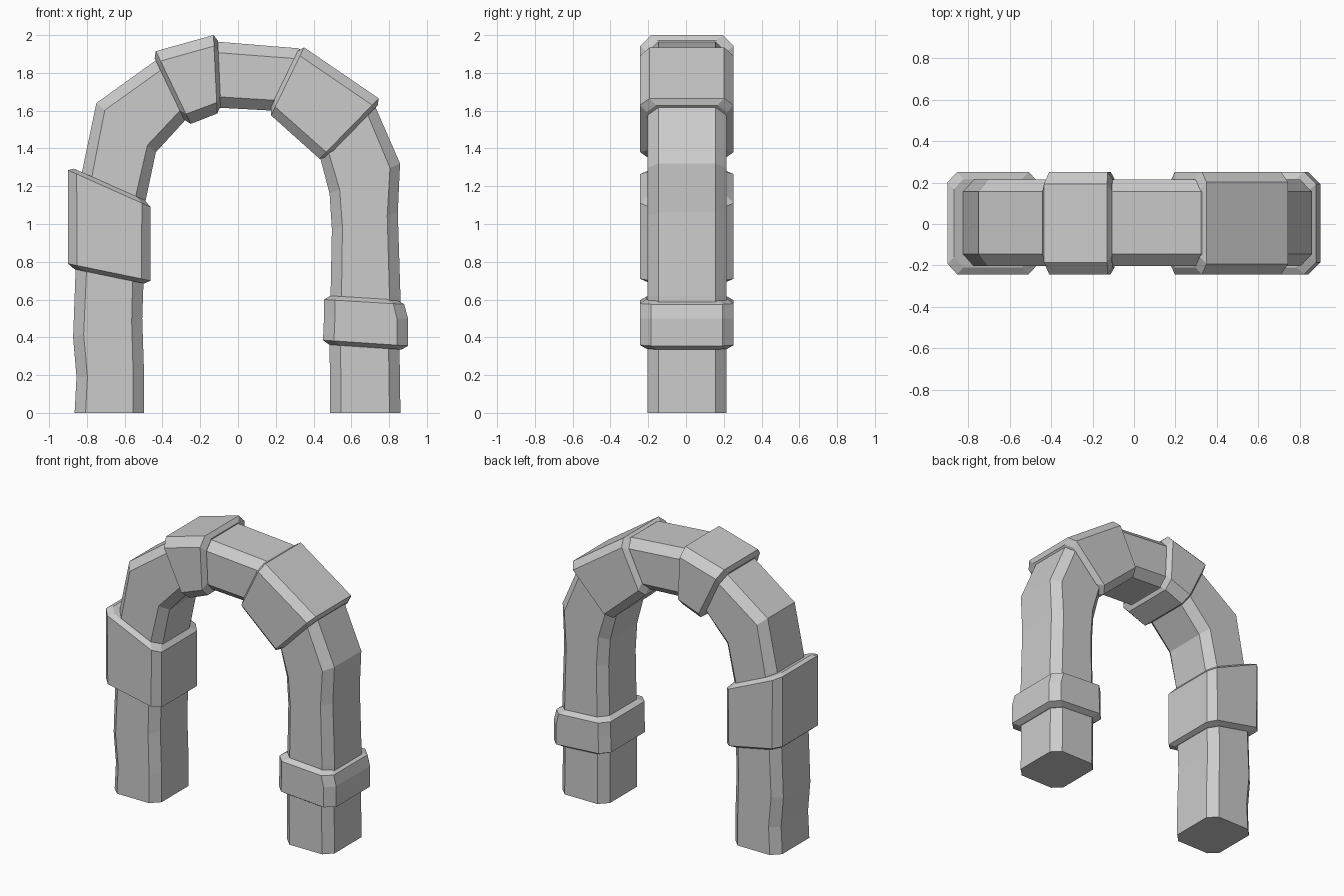
import bpy, bmesh
from mathutils import Vector

if "Cube" in bpy.data.objects:
    bpy.data.objects.remove(bpy.data.objects["Cube"])


def section(outer, inner, y0, y1, c, inset=0.0):
    """Eight-sided chamfered rectangle between an outer and an inner point."""
    o, i = Vector((outer[0], 0, outer[1])), Vector((inner[0], 0, inner[1]))
    d = (i - o).normalized()
    o, i = o + d * inset, i - d * inset
    y0, y1 = y0 + inset, y1 - inset
    w = (i - o).length
    uv = [(0, y0 + c), (c, y0), (w - c, y0), (w, y0 + c),
          (w, y1 - c), (w - c, y1), (c, y1), (0, y1 - c)]
    return [o + d * u + Vector((0, v, 0)) for u, v in uv]


def loft(name, rings):
    bm = bmesh.new()
    loops = [[bm.verts.new(p) for p in r] for r in rings]
    for a, b in zip(loops, loops[1:]):
        for k in range(8):
            n = (k + 1) % 8
            bm.faces.new((a[k], a[n], b[n], b[k]))
    bm.faces.new(loops[0])
    bm.faces.new(loops[-1][::-1])
    bmesh.ops.recalc_face_normals(bm, faces=bm.faces)
    mesh = bpy.data.meshes.new(name)
    bm.to_mesh(mesh)
    bm.free()
    ob = bpy.data.objects.new(name, mesh)
    bpy.context.collection.objects.link(ob)


def band(name, stations, y0=-0.243, y1=0.252, c=0.058, lip=0.022):
    """Wider stone collar whose two ends are bevelled back to the arch."""
    def beyond(end, nxt):
        out = []
        for p, q in zip(end, nxt):
            p, q = Vector(p), Vector(q)
            out.append(p + (p - q).normalized() * lip)
        return section(out[0], out[1], y0, y1, c, 0.034)
    rings = [beyond(stations[0], stations[1])]
    rings += [section(o, i, y0, y1, c) for o, i in stations]
    rings.append(beyond(stations[-1], stations[-2]))
    loft(name, rings)


# Main arch: outer and inner points in x, z, from left foot to right foot
arch = [
    ((-.865, 0), (-.497, 0)), ((-.855, .19), (-.497, .2)),
    ((-.873, .40), (-.507, .50)), ((-.86, .75), (-.5, .70)),
    ((-.825, 1.28), (-.49, 1.12)), ((-.75, 1.64), (-.435, 1.38)),
    ((-.43, 1.87), (-.27, 1.56)), ((-.11, 1.965), (-.09, 1.615)),
    ((.32, 1.93), (.19, 1.60)), ((.71, 1.66), (.43, 1.37)),
    ((.858, 1.32), (.485, 1.16)), ((.846, 1.06), (.497, .97)),
    ((.86, .62), (.49, .62)), ((.855, .35), (.485, .35)),
    ((.86, 0), (.488, 0)),
]
loft("stone_arch", [section(o, i, -.204, .214, .058) for o, i in arch])

# Stone collars
band("left_collar", [((-.90, .79), (-.463, .70)), ((-.90, 1.285), (-.463, 1.09))], c=.05)
band("crown_collar", [((-.435, 1.915), (-.25, 1.53)), ((-.13, 2.0), (-.11, 1.585))])
band("right_shoulder_collar", [((.35, 1.935), (.175, 1.575)), ((.745, 1.665), (.432, 1.345))], c=.05)
band("right_leg_collar", [((.90, .355), (.45, .385)), ((.90, .50), (.455, .50)),
                          ((.88, .575), (.455, .60))])
